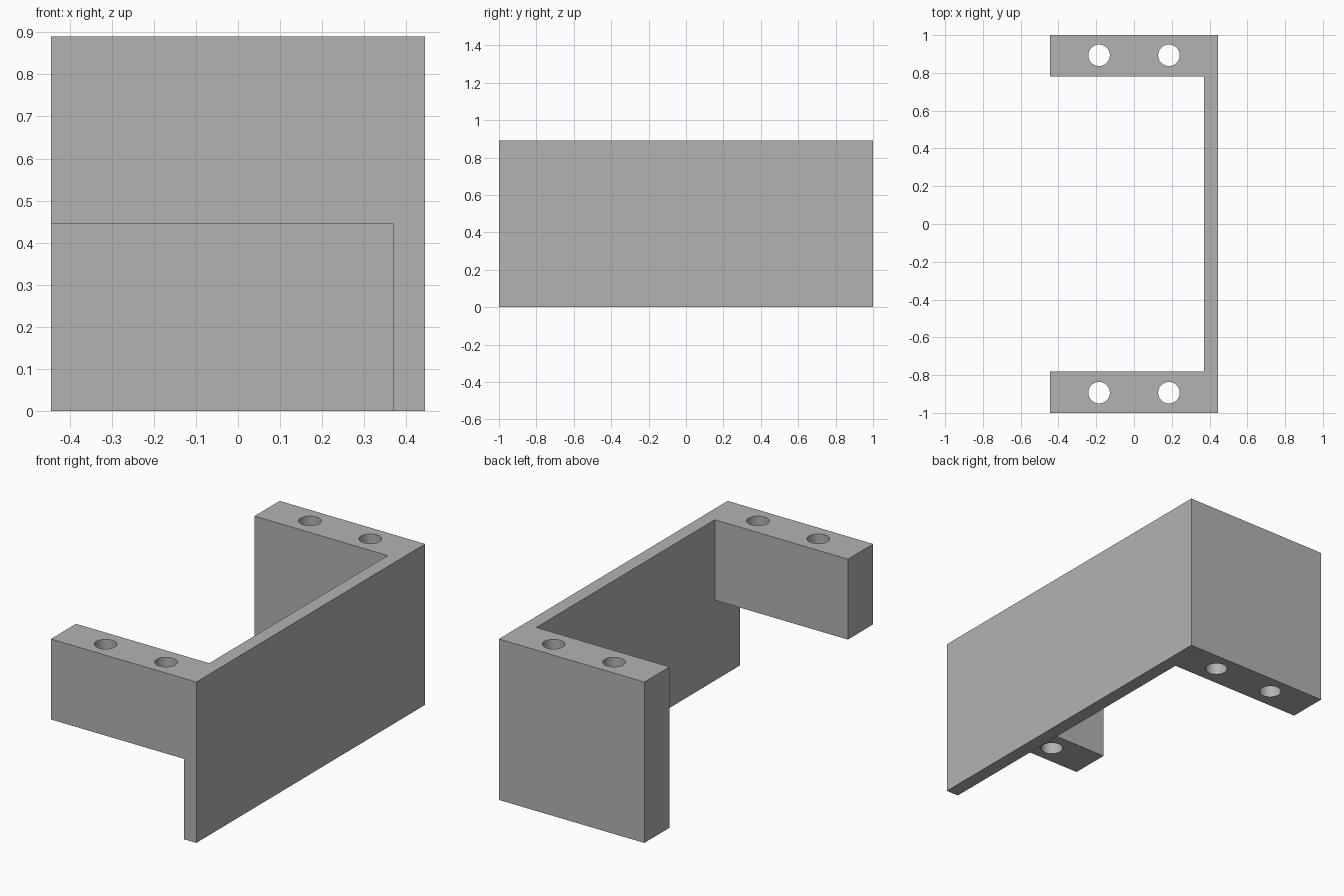
import bpy, bmesh, math

default = bpy.data.objects.get("Cube")
if default:
    bpy.data.objects.remove(default, do_unlink=True)

HALF_X, HALF_Y, HEIGHT = 0.445, 1.0, 0.89
WALL_X, ARM_Y = 0.37, 0.78          # inner faces of the wall and the arms
HOLE_X, HOLE_Y, HOLE_R = 0.185, 0.893, 0.057

grey = bpy.data.materials.new("plain grey")
grey.use_nodes = True
colour = (0.45, 0.45, 0.45, 1)
grey.diffuse_color = colour
grey.node_tree.nodes["Principled BSDF"].inputs["Base Color"].default_value = colour


def prism(name, outline, z0, z1):
    """Extrude a counter-clockwise plan outline from z0 to z1."""
    bm = bmesh.new()
    base = bm.faces.new([bm.verts.new((x, y, z0)) for x, y in outline])
    top = bmesh.ops.extrude_face_region(bm, geom=[base])["geom"]
    verts = [v for v in top if isinstance(v, bmesh.types.BMVert)]
    bmesh.ops.translate(bm, verts=verts, vec=(0, 0, z1 - z0))
    bmesh.ops.recalc_face_normals(bm, faces=bm.faces)
    mesh = bpy.data.meshes.new(name)
    bm.to_mesh(mesh)
    bm.free()
    mesh.materials.append(grey)
    obj = bpy.data.objects.new(name, mesh)
    bpy.context.collection.objects.link(obj)
    return obj


def cut(target, cutter):
    cutter.hide_render = True
    mod = target.modifiers.new("cut", 'BOOLEAN')
    mod.operation, mod.solver, mod.object = 'DIFFERENCE', 'EXACT', cutter
    bpy.context.view_layer.objects.active = target
    bpy.ops.object.modifier_apply(modifier=mod.name)
    bpy.data.objects.remove(cutter, do_unlink=True)


# Wall with two arms
bracket = prism("mounting_bracket", [
    (-HALF_X, -HALF_Y), (HALF_X, -HALF_Y), (HALF_X, HALF_Y), (-HALF_X, HALF_Y),
    (-HALF_X, ARM_Y), (WALL_X, ARM_Y), (WALL_X, -ARM_Y), (-HALF_X, -ARM_Y)], 0, HEIGHT)

# Front arm is half height
cut(bracket, prism("arm_cutter", [
    (-1, -2), (WALL_X, -2), (WALL_X, -0.5), (-1, -0.5)], -1, HEIGHT / 2))

# Screw holes through both arms
angles = [math.tau * i / 48 for i in range(48)]
for sx in (-1, 1):
    for sy in (-1, 1):
        circle = [(sx * HOLE_X + HOLE_R * math.cos(a),
                   sy * HOLE_Y + HOLE_R * math.sin(a)) for a in angles]
        cut(bracket, prism("hole_cutter", circle, -1, 2))

bpy.ops.object.select_all(action='DESELECT')
bracket.select_set(True)
bpy.context.view_layer.objects.active = bracket
bpy.ops.object.shade_smooth_by_angle(angle=math.radians(30))
